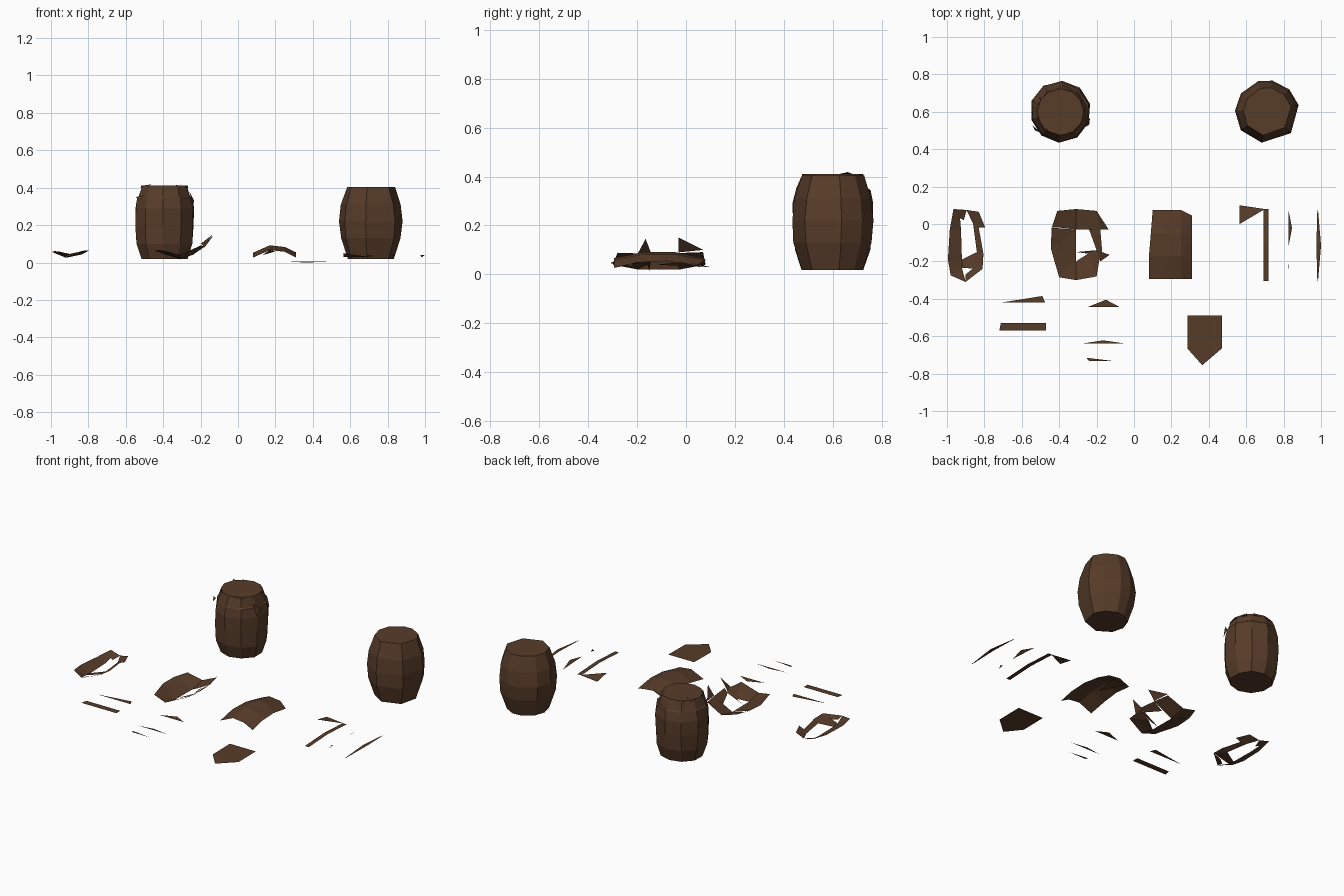
import bpy, bmesh, random
from math import sin, cos, radians
random.seed(4)

wood = bpy.data.materials.new("dark_wood")
wood.diffuse_color = (0.095, 0.045, 0.022, 1)


def finish(name, bm):
    bmesh.ops.remove_doubles(bm, verts=bm.verts, dist=0.0005)
    me = bpy.data.meshes.new(name)
    bm.to_mesh(me)
    bm.free()
    me.materials.append(wood)
    ob = bpy.data.objects.new(name, me)
    bpy.context.collection.objects.link(ob)
    return ob


def barrel(name, cx, cy, angles, profile, jitter):
    """Faceted barrel: rings of (radius, z) around slightly uneven stave angles."""
    bm = bmesh.new()
    rings = []
    for r, z in profile:
        ring = []
        for a in angles:
            k = r + random.uniform(-jitter, jitter)
            t = radians(a)
            ring.append(bm.verts.new((cx + k * cos(t), cy + k * sin(t), z)))
        rings.append(ring)
    n = len(angles)
    for lo, hi in zip(rings, rings[1:]):
        for i in range(n):
            j = (i + 1) % n
            bm.faces.new((lo[i], lo[j], hi[j], hi[i]))
    bm.faces.new(rings[0][::-1])
    bm.faces.new(rings[-1])
    return finish(name, bm)


def lerp(table, x):
    """Height read from a short piecewise-linear cross-section."""
    if x <= table[0][0]:
        return table[0][1]
    for (a, za), (b, zb) in zip(table, table[1:]):
        if x <= b:
            return za + (zb - za) * (x - a) / (b - a)
    return table[-1][1]


def shards(name, polys, section, bend=0.0):
    """Thin broken pieces: plan outlines dropped on a cross-section and bowed along y."""
    bm = bmesh.new()
    for poly in polys:
        vs = []
        for p in poly:
            x, y = p[:2]
            t = (y + 0.11) / 0.19
            z = p[2] if len(p) > 2 else lerp(section, x) + bend * t * t
            vs.append(bm.verts.new((x, y, z)))
        bm.faces.new(vs)
    bmesh.ops.triangulate(bm, faces=bm.faces)
    bmesh.ops.recalc_face_normals(bm, faces=bm.faces)
    return finish(name, bm)


# Whole barrel on the right, nine uneven staves
barrel("whole_barrel", 0.712, 0.6, [12, 45, 80, 106, 145, 178, 215, 260, 318],
       [(0.125, 0.018), (0.162, 0.13), (0.170, 0.22), (0.160, 0.31), (0.128, 0.405)], 0.003)

# Cracked barrel on the left with a raised lid
barrel("cracked_barrel", -0.393, 0.6, [i * 36 + 15 for i in range(10)],
       [(0.128, 0.018), (0.156, 0.10), (0.164, 0.20), (0.162, 0.29),
        (0.152, 0.345), (0.146, 0.352), (0.128, 0.405)], 0.004)
barrel("barrel_lid", -0.393, 0.6, [i * 30 for i in range(12)],
       [(0.128, 0.398), (0.124, 0.411)], 0.002)

# Splinters standing off the cracked barrel
shards("barrel_splinters", [
    [(-0.53, 0.50, 0.33), (-0.545, 0.53, 0.35), (-0.50, 0.49, 0.36)],
    [(-0.24, 0.53, 0.30), (-0.235, 0.57, 0.33), (-0.26, 0.52, 0.38)],
    [(-0.51, 0.68, 0.411), (-0.46, 0.66, 0.418), (-0.48, 0.63, 0.411)],
    [(-0.35, 0.66, 0.411), (-0.29, 0.67, 0.418), (-0.34, 0.64, 0.411)]], [(0, 0)])

# Far left shell: a shallow frame around a hole
shards("broken_frame", [
    [(-0.965, 0.08), (-0.93, 0.03), (-0.925, -0.03), (-0.985, -0.03)],
    [(-0.985, -0.03), (-0.925, -0.03), (-0.92, -0.19), (-0.995, -0.19)],
    [(-0.995, -0.19), (-0.92, -0.19), (-0.92, -0.235), (-0.90, -0.31), (-0.98, -0.275)],
    [(-0.965, 0.08), (-0.895, 0.075), (-0.91, 0.02), (-0.93, 0.03)],
    [(-0.895, 0.075), (-0.83, 0.065), (-0.795, -0.02), (-0.83, -0.02), (-0.86, 0.0)],
    [(-0.86, 0.0), (-0.83, -0.02), (-0.805, -0.16), (-0.84, -0.15)],
    [(-0.92, -0.19), (-0.84, -0.15), (-0.805, -0.16), (-0.81, -0.24), (-0.92, -0.235)],
    [(-0.81, -0.24), (-0.90, -0.31), (-0.90, -0.27), (-0.86, -0.236)]],
    [(-1, 0.055), (-0.92, 0.022), (-0.87, 0.027), (-0.8, 0.06)], 0.02)

# Middle shell: upturned bowl of staves with a hole and two tall spikes
shards("broken_bowl", [
    [(-0.41, 0.07), (-0.39, -0.02), (-0.44, -0.02)],
    [(-0.41, 0.07), (-0.31, 0.08), (-0.31, -0.03), (-0.39, -0.02)],
    [(-0.44, -0.02), (-0.31, -0.03), (-0.31, -0.20), (-0.445, -0.13)],
    [(-0.445, -0.13), (-0.31, -0.20), (-0.31, -0.30), (-0.40, -0.285)],
    [(-0.31, 0.08), (-0.20, 0.07), (-0.18, -0.03), (-0.31, -0.03)],
    [(-0.20, 0.07, 0.10), (-0.135, -0.03, 0.15), (-0.18, -0.03, 0.09)],
    [(-0.24, -0.03), (-0.18, -0.03), (-0.17, -0.15), (-0.20, -0.14)],
    [(-0.31, -0.15), (-0.20, -0.14), (-0.17, -0.17), (-0.27, -0.155)],
    [(-0.20, -0.14, 0.08), (-0.13, -0.165, 0.145), (-0.18, -0.20, 0.08)],
    [(-0.31, -0.20), (-0.24, -0.155), (-0.18, -0.16), (-0.20, -0.28), (-0.31, -0.30)]],
    [(-0.45, 0.065), (-0.40, 0.04), (-0.31, 0.015), (-0.24, 0.04), (-0.17, 0.09)], 0.025)

# Right shell: arched staves, bowed downwards at both ends
rows = [(0.10, 0.075), (0.09, -0.05), (0.08, -0.17), (0.08, -0.295)]
arch_polys = []
for (x0, y0), (x1, y1) in zip(rows, rows[1:]):
    for a, b in zip([x0, 0.17, 0.25], [0.17, 0.25, 0.31]):
        c, d = (x1 if a == x0 else a), b
        arch_polys.append([(a, y0), (b, y0 - (0.03 if b > 0.3 else 0)),
                           (d, y1 - (0.03 if d > 0.3 and y1 > -0.2 else 0)), (c, y1)])
arch = [(0.08, 0.055), (0.17, 0.095), (0.25, 0.086), (0.32, 0.05)]
shards("broken_arch", arch_polys, arch, -0.03)
shards("arch_splinter", [[(0.13, 0.07), (0.17, -0.12), (0.20, 0.06)]],
       [(0.08, 0.045), (0.2, 0.075)], -0.02)


# Long narrow staves lying along y
def stave(name, x0, x1, ya, yb, za, zb, pointed):
    ym, zm = (ya + yb) / 2, max(za, zb) + 0.01
    if pointed:
        pts = [(x0, ya, za), (x1, ym, zm), (x0, yb, zb)]
        shards(name, [pts], [(0, 0)])
    else:
        shards(name, [[(x0, ya, za), (x1, ya, za), (x1, ym, zm), (x0, ym, zm)],
                      [(x0, ym, zm), (x1, ym, zm), (x1, yb, zb), (x0, yb, zb)]], [(0, 0)])


stave("long_stave", 0.692, 0.72, 0.08, -0.305, 0.03, 0.03, False)
stave("short_sliver", 0.826, 0.845, 0.075, -0.12, 0.03, 0.04, True)
stave("tiny_sliver", 0.826, 0.83, -0.21, -0.245, 0.035, 0.03, True)
stave("edge_sliver", 0.975, 1.0, 0.075, -0.305, 0.03, 0.03, False)
ob = bpy.data.objects["edge_sliver"]          # taper both tips
for v in ob.data.vertices:
    if abs(v.co.y + 0.115) > 0.1:
        v.co.x = 0.982 + (v.co.x - 0.987) * 0.15
shards("triangle_shard", [[(0.565, 0.1, 0.03), (0.70, 0.08, 0.03), (0.565, 0.0, 0.05)]], [(0, 0)])

# Flat slats and chips at the front left
flat = [(0, 0.032)]
shards("flat_chips", [
    [(-0.71, -0.42), (-0.475, -0.42), (-0.49, -0.385)],
    [(-0.72, -0.57), (-0.47, -0.57), (-0.47, -0.53), (-0.712, -0.53)],
    [(-0.25, -0.445), (-0.075, -0.445), (-0.15, -0.405)],
    [(-0.27, -0.638), (-0.055, -0.638), (-0.165, -0.622)],
    [(-0.255, -0.715), (-0.24, -0.732), (-0.115, -0.732)]], flat)

# Pointed board on the ground
shards("pointed_board", [[(0.285, -0.49, 0.006), (0.285, -0.665, 0.004), (0.365, -0.755, 0),
                          (0.47, -0.665, 0.004), (0.47, -0.49, 0.006)]], flat)
